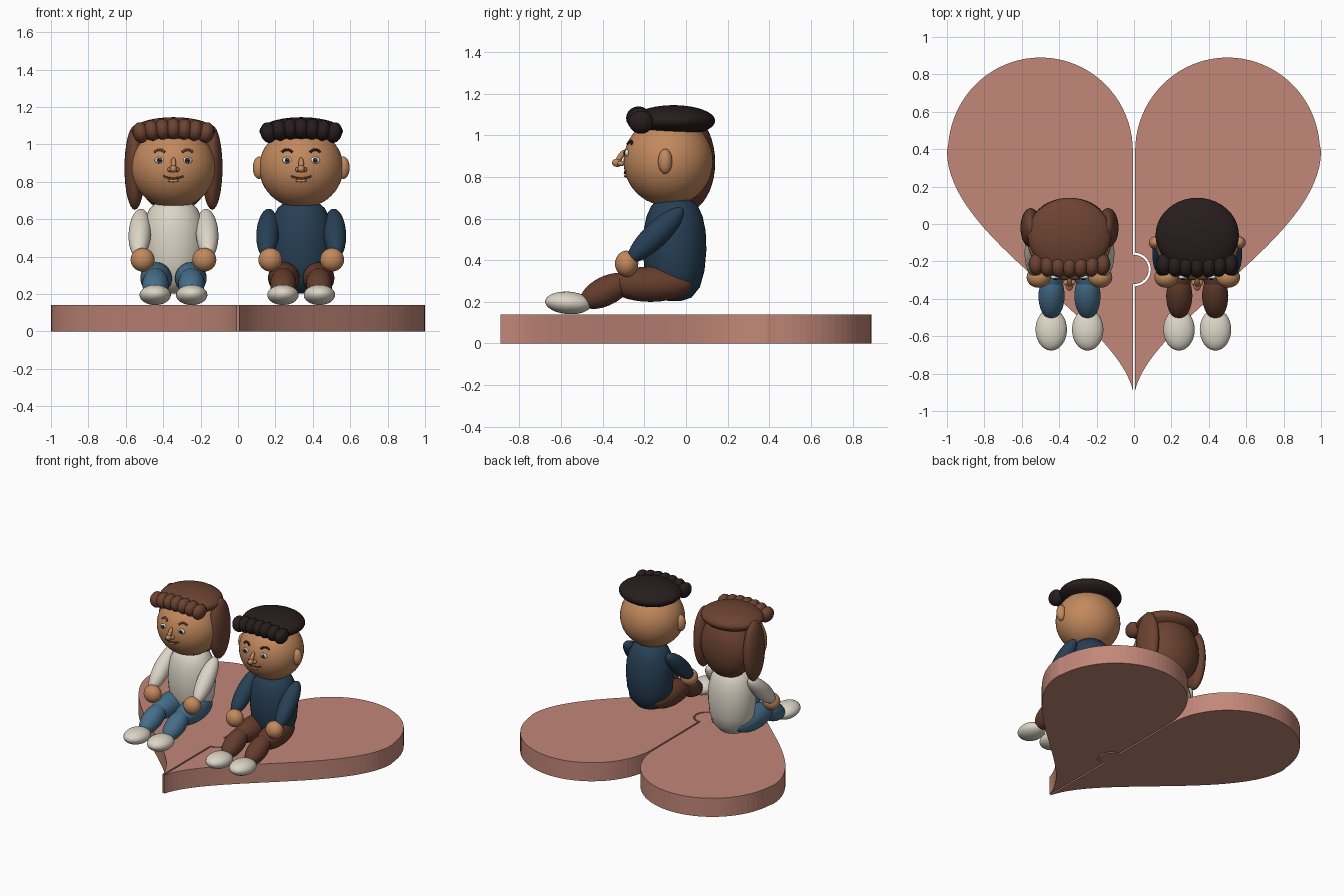
import bpy, bmesh
from math import sin, cos, pi, sqrt, radians
from mathutils import Vector

cube = bpy.data.objects.get("Cube")
if cube:
    bpy.data.objects.remove(cube)


def material(name, rgb):
    m = bpy.data.materials.new(name)
    m.use_nodes = True
    m.diffuse_color = (*rgb, 1)
    m.node_tree.nodes["Principled BSDF"].inputs["Base Color"].default_value = (*rgb, 1)
    return m


ROSE = material("rose", (.54, .245, .19))
SKIN = material("skin", (.54, .25, .11))
BROWN = material("chestnut brown", (.15, .056, .031))
TROUSER = material("trouser brown", (.13, .046, .025))
BLACK = material("soft black", (.02, .012, .013))
NAVY = material("navy", (.02, .05, .09))
JEANS = material("denim blue", (.062, .155, .255))
CREAM = material("cream", (.72, .67, .57))
WHITE = material("eye white", (.85, .85, .82))


def finish(bm, name, mat, smooth=True):
    bmesh.ops.recalc_face_normals(bm, faces=bm.faces)
    for f in bm.faces:
        f.smooth = smooth
    mesh = bpy.data.meshes.new(name)
    bm.to_mesh(mesh)
    bm.free()
    mesh.materials.append(mat)
    ob = bpy.data.objects.new(name, mesh)
    bpy.context.collection.objects.link(ob)
    return ob


def ball(name, mat, loc, size, rot=(0, 0, 0), seg=32):
    bm = bmesh.new()
    bmesh.ops.create_uvsphere(bm, u_segments=seg, v_segments=seg // 2, radius=1)
    ob = finish(bm, name, mat)
    ob.location, ob.scale, ob.rotation_euler = loc, size, rot
    return ob


def limb(name, mat, a, b, radius, extra):
    """Ellipsoid stretched from a to b, reaching a little past both ends."""
    a, b = Vector(a), Vector(b)
    ob = ball(name, mat, (a + b) / 2, (radius, radius, (b - a).length / 2 + extra))
    ob.rotation_euler = (b - a).to_track_quat('Z', 'Y').to_euler()
    return ob


def lathe(name, mat, loc, profile, squash):
    bm = bmesh.new()
    n = 32
    rings = [[bm.verts.new((r * cos(2 * pi * i / n), r * squash * sin(2 * pi * i / n), z))
              for i in range(n)] for r, z in profile]
    for lo, hi in zip(rings, rings[1:]):
        for i in range(n):
            bm.faces.new((lo[i], lo[(i + 1) % n], hi[(i + 1) % n], hi[i]))
    bm.faces.new(rings[0])
    bm.faces.new(rings[-1])
    ob = finish(bm, name, mat)
    ob.location = loc
    return ob


def line(name, mat, points, radius):
    cu = bpy.data.curves.new(name, 'CURVE')
    cu.dimensions = '3D'
    cu.bevel_depth = radius
    cu.bevel_resolution = 2
    cu.use_fill_caps = True
    sp = cu.splines.new('POLY')
    sp.points.add(len(points) - 1)
    for p, co in zip(sp.points, points):
        p.co = (*co, 1)
    ob = bpy.data.objects.new(name, cu)
    cu.materials.append(mat)
    bpy.context.collection.objects.link(ob)


# Heart base: two halves joined by a round jigsaw tab
def half_heart(name, side):
    gap, tip, lobe = .006, -.89, .39
    pts = [(.5 - .494 * cos(pi * i / 40), lobe + .5 * sin(pi * i / 40)) for i in range(40)]
    p = [Vector((1, lobe)), Vector((1, -.08)), Vector((.1, -.5)), Vector((gap, tip))]
    for i in range(33):
        t = i / 32
        q = (p[0] * (1 - t) ** 3 + p[1] * 3 * t * (1 - t) ** 2
             + p[2] * 3 * t * t * (1 - t) + p[3] * t ** 3)
        pts.append((q.x, q.y))
    r = .09 if side > 0 else .078
    arc = [(r * cos(a), -.243 + r * sin(a)) for a in [pi * (i / 20 - .5) for i in range(21)]]
    pts = [(side * x, y) for x, y in pts]
    pts += [(max(x, gap) if side > 0 else (x if x > gap else -gap), y) for x, y in arc]
    bm = bmesh.new()
    face = bm.faces.new([bm.verts.new((x, y, 0)) for x, y in pts])
    top = bmesh.ops.extrude_face_region(bm, geom=[face])
    bmesh.ops.translate(bm, vec=(0, 0, .14),
                        verts=[v for v in top["geom"] if isinstance(v, bmesh.types.BMVert)])
    ob = finish(bm, name, ROSE, False)
    for f in ob.data.polygons:
        f.use_smooth = False


half_heart("heart_half_left", 1)
half_heart("heart_half_right", -1)

HEAD_Y, HEAD_Z = -.085, .875
HEAD = (.225, .215, .215)


def on_face(cx, dx, z, lift=0):
    """Point on the front of the head at offset dx and height z."""
    d = sqrt(1 - (dx / HEAD[0]) ** 2 - ((z - HEAD_Z) / HEAD[2]) ** 2)
    return (cx + dx, HEAD_Y - HEAD[1] * d - lift, z)


def figure(who, cx, hair, top, legs):
    # Torso and head
    lathe(who + "_torso", top, (cx, -.055, 0),
          [(.03, .203), (.09, .22), (.135, .27), (.16, .35), (.17, .45),
           (.166, .54), (.15, .61), (.125, .66), (.09, .69), (.03, .70)], .9)
    ball(who + "_head", SKIN, (cx, HEAD_Y, HEAD_Z), HEAD, seg=48)

    for s, tag in ((1, "left"), (-1, "right")):
        n = f"{who}_{tag}_"
        # Arms, legs and feet
        limb(n + "arm", top, (cx + s * .175, -.055, .61), (cx + s * .185, -.235, .435), .06, .055)
        ball(n + "hand", SKIN, (cx + s * .165, -.285, .383), (.064, .056, .063))
        limb(n + "thigh", legs, (cx + s * .09, -.04, .285), (cx + s * .095, -.30, .285), .085, .07)
        limb(n + "shin", legs, (cx + s * .095, -.31, .29), (cx + s * .097, -.46, .215), .07, .05)
        ball(n + "shoe", CREAM, (cx + s * .0975, -.565, .195), (.084, .112, .054),
             (radians(-4), 0, 0))
        # Eyes and brows
        x, y, z = on_face(cx, s * .075, .915)
        ball(n + "eye", WHITE, (x, y, z), (.026, .012, .018), seg=16)
        ball(n + "pupil", BLACK, (x, y - .01, z), (.013, .007, .013), seg=16)
        ball(n + "eye_glint", WHITE, (x + .004, y - .016, z + .004), (.004, .003, .004), seg=8)
        line(n + "brow", hair, [on_face(cx, s * (.075 + .028 * t), .972 - .014 * t * t, .002)
                                for t in (-1, -.5, 0, .5, 1)], .007)
        if who == "boy":
            ball(n + "ear", SKIN, (cx + s * .225, -.1, .875), (.034, .034, .06))
        else:
            ball(n + "side_lock", hair, (cx + s * .207, -.02, .875), (.055, .105, .225))
        # Nostrils
        ball(n + "nostril", SKIN, (cx + s * .018, -.312, .865), (.014, .018, .013), seg=16)

    # Nose and mouth
    limb(who + "_nose_bridge", SKIN, (cx, -.30, .92), (cx, -.33, .875), .014, .012)
    ball(who + "_nose_tip", SKIN, (cx, -.33, .868), (.02, .026, .02), seg=16)
    steps = [i / 4 for i in range(-4, 5)]
    line(who + "_mouth", TROUSER,
         [on_face(cx, .055 * t, .818 + .012 * t * t, .002) for t in steps], .005)
    ball(who + "_lower_lip", SKIN, on_face(cx, 0, .805), (.03, .01, .008), seg=16)

    # Hair cap and rolled fringe
    ball(who + "_hair_cap", hair, (cx, -.06, 1.07), (.223, .2, .075), seg=40)
    for i in range(-3, 4):
        t = i / 3
        ball(f"{who}_fringe_{i + 4}", hair,
             (cx + .175 * t, -.228 + .012 * t * t, 1.083 - .02 * t * t),
             (.043, .06, .056), (0, radians(12 * t), 0), seg=20)
    if who == "girl":
        ball("girl_back_hair", hair, (cx, .0, .87), (.2, .14, .235), seg=40)


figure("girl", -.345, BROWN, CREAM, JEANS)
figure("boy", .338, BLACK, NAVY, TROUSER)
